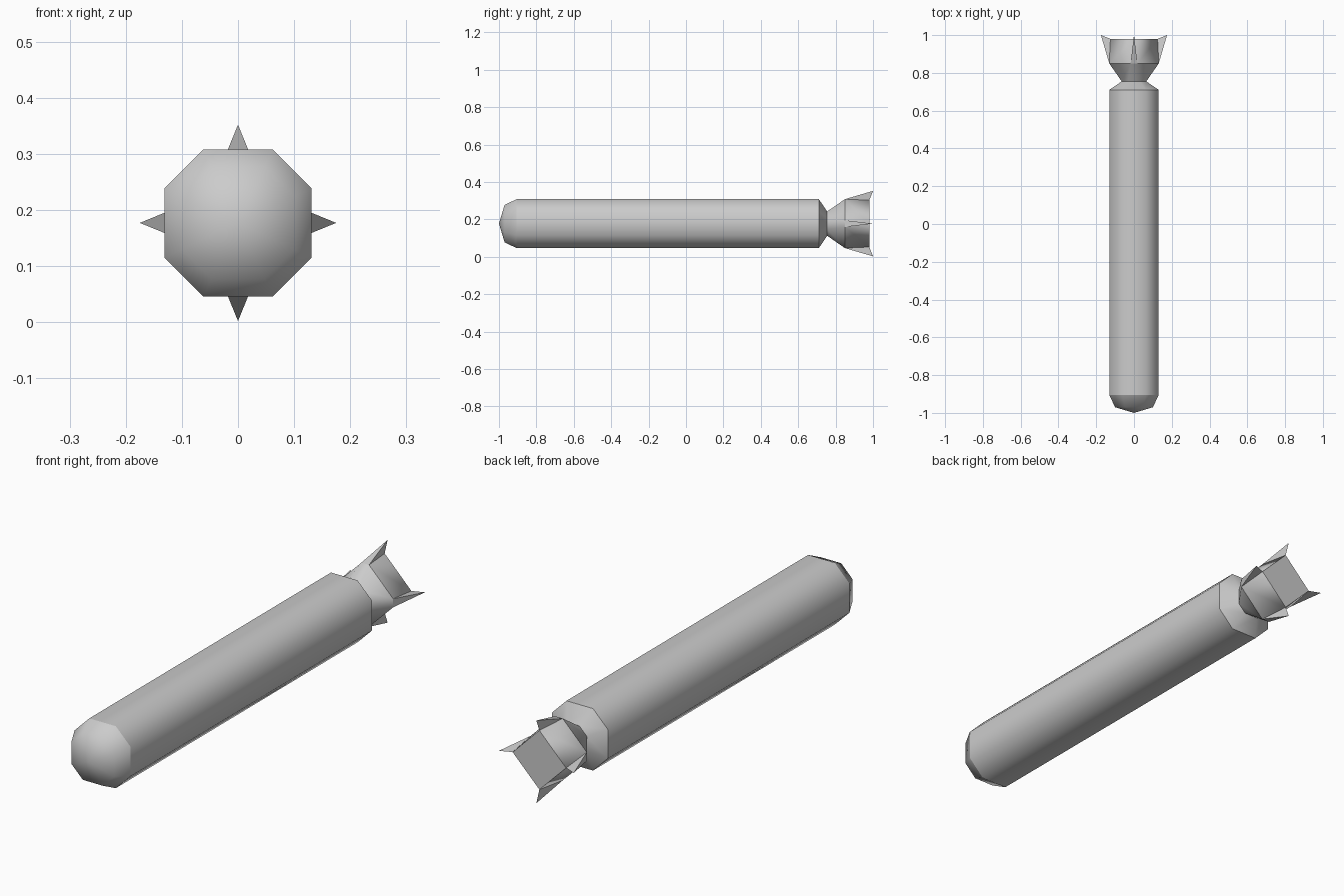
import bpy, bmesh, math
from mathutils import Matrix, Vector

cube = bpy.data.objects.get("Cube")
if cube:
    bpy.data.objects.remove(cube)

AXIS_Z = 0.177   # height of the long axis

metal = bpy.data.materials.new("grey metal")
metal.use_nodes = True
GREY = (0.6, 0.6, 0.6, 1)
metal.diffuse_color = GREY
metal.node_tree.nodes["Principled BSDF"].inputs["Base Color"].default_value = GREY


def ring(bm, y, flat, corner):
    """Eight-sided ring: flats at distance flat, each flat 2 * corner wide."""
    verts = []
    for i in range(4):
        turn = Matrix.Rotation(i * math.pi / 2, 4, 'Y')
        for side in (-corner, corner):
            verts.append(bm.verts.new(turn @ Vector((side, y, flat))))
    return verts


def finish(name, bm, angle):
    bmesh.ops.remove_doubles(bm, verts=bm.verts, dist=0.0005)
    bmesh.ops.recalc_face_normals(bm, faces=bm.faces)
    mesh = bpy.data.meshes.new(name)
    bm.to_mesh(mesh)
    bm.free()
    mesh.materials.append(metal)
    obj = bpy.data.objects.new(name, mesh)
    obj.location.z = AXIS_Z
    bpy.context.collection.objects.link(obj)
    bpy.ops.object.select_all(action='DESELECT')
    obj.select_set(True)
    bpy.context.view_layer.objects.active = obj
    if angle:
        bpy.ops.object.shade_smooth_by_angle(angle=math.radians(angle))
    return obj


def loft(name, sections, tip=None, cap=False, angle=60):
    """Skin a row of rings, with an optional pointed start or flat end."""
    bm = bmesh.new()
    rings = [ring(bm, *s) for s in sections]
    for a, b in zip(rings, rings[1:]):
        for i in range(8):
            j = (i + 1) % 8
            bm.faces.new((a[i], a[j], b[j], b[i]))
    if tip is not None:
        point = bm.verts.new((0, tip, 0))
        for i in range(8):
            bm.faces.new((point, rings[0][i], rings[0][(i + 1) % 8]))
    if cap:
        bm.faces.new(rings[-1])
    return finish(name, bm, angle)


# Hull, nose and rear taper
front = (-0.905, 0.131, 0.062)
rear = (0.71, 0.131, 0.062)
neck = (0.755, 0.065, 0.031)
loft("hull", [front, rear])
loft("nose", [(-0.97, 0.10, 0.047), front], tip=-1.0)
loft("rear_taper", [rear, neck])

# Tail flare, ending in a square block set on its corner
flare_end = (0.85, 0.131, 0.018)
loft("tail_flare", [neck, flare_end])
loft("tail_block", [flare_end, (0.98, 0.125, 0)], cap=True)

# Four pointed fins on the block corners
for i, side in enumerate(("top", "left", "bottom", "right")):
    bm = bmesh.new()
    turn = Matrix.Rotation(i * math.pi / 2, 4, 'Y')
    points = ((-0.018, 0.85, 0.131), (0.018, 0.85, 0.131),
              (0, 0.98, 0.125), (0, 1.0, 0.175))
    a, b, c, tip = [bm.verts.new(turn @ Vector(p)) for p in points]
    for face in ((a, b, tip), (b, c, tip), (c, a, tip)):
        bm.faces.new(face)
    finish(side + "_fin", bm, None)
